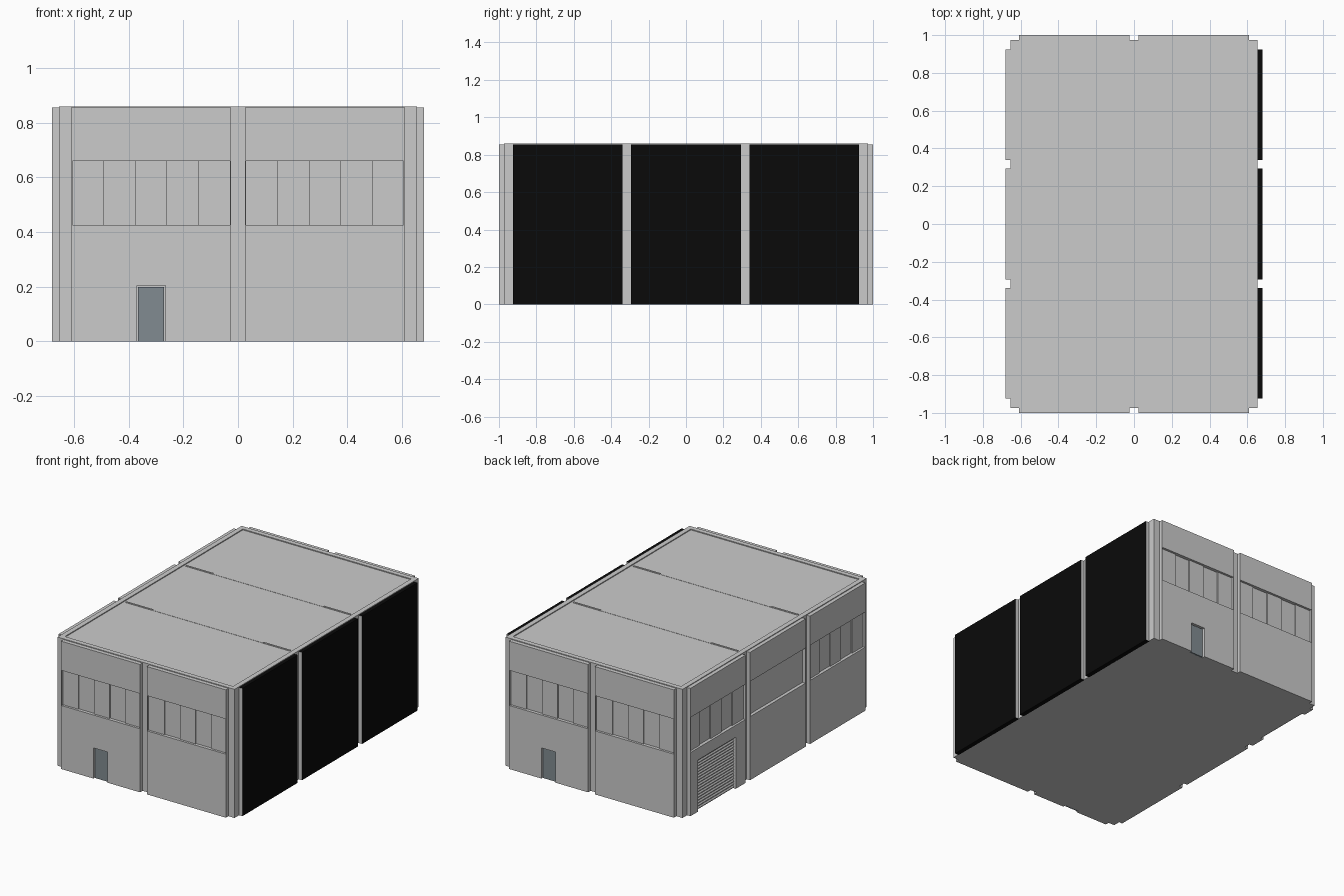
import bpy, bmesh, math
from mathutils import Matrix, Vector

if "Cube" in bpy.data.objects:
    bpy.data.objects.remove(bpy.data.objects["Cube"])

H = 0.855          # wall panel height
T = 0.03           # wall panel thickness
SILL, HEAD = 0.425, 0.66

# Wall frames: local x runs along the wall, local y points inward from the outer face
def wall_frame(angle, offset):
    return Matrix.Rotation(math.radians(angle), 4, 'Z') @ Matrix.Translation((0, -offset, 0))

FRONT, BACK = wall_frame(0, 1.0), wall_frame(180, 1.0)
LEFT, RIGHT = wall_frame(-90, 0.68), wall_frame(90, 0.68)

def material(name, rgb):
    m = bpy.data.materials.new(name)
    m.diffuse_color = (*rgb, 1)
    m.use_nodes = True
    m.node_tree.nodes["Principled BSDF"].inputs["Base Color"].default_value = m.diffuse_color
    return m

black = material("black_cladding", (0.003, 0.003, 0.003))
steel = material("door_paint", (0.22, 0.26, 0.285))
grey = material("plain_grey", (0.8, 0.8, 0.8))

def finish(name, bm, mats=()):
    me = bpy.data.meshes.new(name)
    bm.normal_update()
    bm.to_mesh(me)
    bm.free()
    ob = bpy.data.objects.new(name, me)
    bpy.context.collection.objects.link(ob)
    for m in mats:
        me.materials.append(m)
    return ob

def add_box(bm, lo, hi, frame=Matrix()):
    lo, hi = Vector(lo), Vector(hi)
    m = frame @ Matrix.Translation((lo + hi) / 2) @ Matrix.Diagonal((*(hi - lo), 1))
    bmesh.ops.create_cube(bm, size=1, matrix=m)

def box(name, lo, hi, frame=Matrix(), mats=()):
    bm = bmesh.new()
    add_box(bm, lo, hi, frame)
    return finish(name, bm, mats)

def cut(ob, lo, hi, frame):
    cutter = box("cutter", lo, hi, frame)
    cutter.hide_render = True
    mod = ob.modifiers.new("cut", 'BOOLEAN')
    mod.operation, mod.solver, mod.object = 'DIFFERENCE', 'EXACT', cutter
    bpy.context.view_layer.objects.active = ob
    bpy.ops.object.modifier_apply(modifier=mod.name)
    bpy.data.objects.remove(cutter)

# One wall bay with a recessed window band and an optional opening below it
def bay(name, frame, u0, u1, panes=5, opening=None):
    wall = box(name + "_wall", (u0, 0, 0), (u1, T, H), frame)
    j = 0.004
    a, b = u0 + j, u1 - j
    cut(wall, (a, -0.01, SILL), (b, 0.022, HEAD), frame)
    if opening:
        o0, o1, top = opening
        cut(wall, (o0, -0.01, -0.01), (o1, 0.022, top), frame)
    # sliding panes sit on two tracks, so every other one stands forward
    if panes:
        bm = bmesh.new()
        w = (b - a) / panes
        for i in range(0, panes, 2):
            add_box(bm, (a + i * w, 0.015, SILL), (a + (i + 1) * w, 0.026, HEAD), frame)
        finish(name + "_window_panes", bm)

# Core of the building: corner pillars, parapet rim and slightly sunken roof
bm = bmesh.new()
add_box(bm, (-0.655, -0.973, 0), (0.655, 0.973, 0.86))
bm.normal_update()
top = [f for f in bm.faces if f.normal.z > 0.5]
bmesh.ops.inset_region(bm, faces=top, thickness=0.046)
inner = bmesh.ops.extrude_face_region(bm, geom=top)
bmesh.ops.delete(bm, geom=top, context='FACES_ONLY')
bmesh.ops.translate(bm, vec=(0, 0, -0.006),
                    verts=[v for v in inner["geom"] if isinstance(v, bmesh.types.BMVert)])
finish("building_core", bm)

# Roof joints above the cross beams
bm = bmesh.new()
for y in (-0.315, 0.32):
    for x0, x1 in ((-0.609, -0.41), (0.41, 0.609)):
        add_box(bm, (x0, y - 0.006, 0.845), (x1, y + 0.006, 0.858))
    add_box(bm, (-0.41, y - 0.005, 0.845), (0.41, y + 0.005, 0.8555))
finish("roof_joints", bm)

# Front and back walls: two bays each, a personnel door in one of them
DOOR = (-0.37, -0.265, 0.205)
for side, frame in (("front", FRONT), ("back", BACK)):
    bay(side + "_door_bay", frame, -0.61, -0.025, opening=DOOR)
    bay(side + "_plain_bay", frame, 0.025, 0.61)
    box(side + "_door", (DOOR[0] + 0.005, 0.012, 0), (DOOR[1] - 0.005, 0.026, DOOR[2] - 0.005),
        frame, [steel])

# Left wall: loading bay, plain middle bay, window bay
GATE = (-0.845, -0.445, 0.345)
bay("left_loading_bay", LEFT, -0.925, -0.34, opening=GATE)
bay("left_middle_bay", LEFT, -0.295, 0.295, panes=0)
bay("left_window_bay", LEFT, 0.34, 0.925)

# Ribbed roller shutter from a zigzag profile
bm = bmesh.new()
ribs = 18
prev = None
for i in range(2 * ribs + 1):
    z = GATE[2] * i / (2 * ribs)
    d = 0.014 if i % 2 else 0.02
    row = [bm.verts.new(LEFT @ Vector((u, d, z))) for u in GATE[:2]]
    if prev:
        bm.faces.new((prev[0], prev[1], row[1], row[0]))
    prev = row
finish("roller_shutter", bm)

# Right wall: three black clad panels with grey end faces
for i, (u0, u1) in enumerate(((-0.925, -0.34), (-0.295, 0.295), (0.34, 0.925))):
    panel = box(f"right_panel_{i + 1}", (u0, 0, 0), (u1, T, H), RIGHT, [black, grey])
    for p in panel.data.polygons:
        p.material_index = int(abs(p.normal.y) > 0.5)
